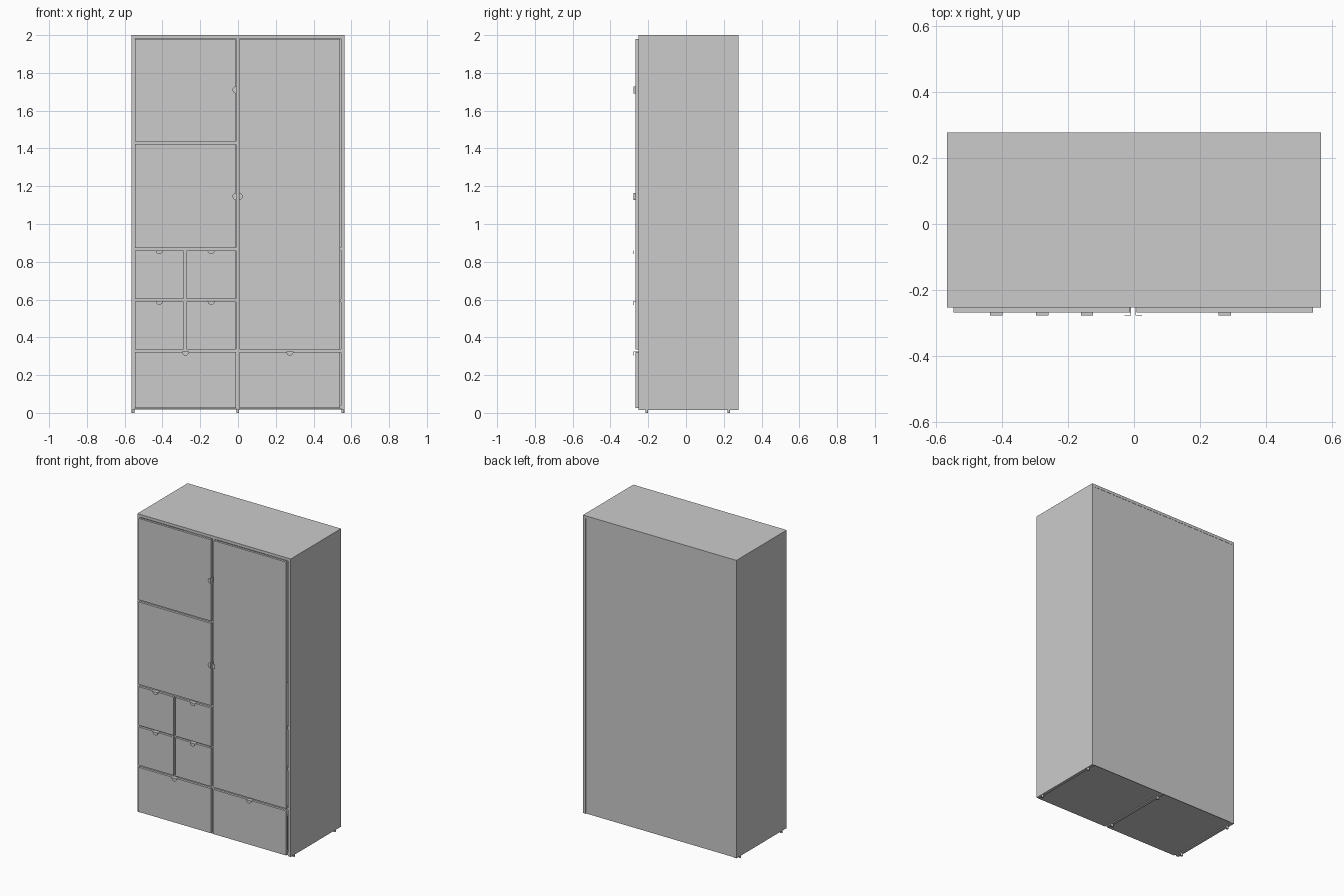
import bpy, bmesh, math
from mathutils import Matrix, Vector

if "Cube" in bpy.data.objects:
    bpy.data.objects.remove(bpy.data.objects["Cube"])

FRONT, BACK = -0.252, 0.277      # carcass depth
FACE = -0.267                    # outer face of doors and drawer fronts
LIP = -0.277                     # outer face of the pull tabs


def finish(name, bm):
    bmesh.ops.recalc_face_normals(bm, faces=bm.faces)
    me = bpy.data.meshes.new(name)
    bm.to_mesh(me)
    bm.free()
    ob = bpy.data.objects.new(name, me)
    bpy.context.collection.objects.link(ob)
    return ob


def add_box(bm, x0, x1, y0, y1, z0, z1):
    m = Matrix.Translation(((x0 + x1) / 2, (y0 + y1) / 2, (z0 + z1) / 2))
    m = m @ Matrix.Diagonal((x1 - x0, y1 - y0, z1 - z0, 1))
    bmesh.ops.create_cube(bm, size=1, matrix=m)


def box(name, *dims):
    bm = bmesh.new()
    add_box(bm, *dims)
    return finish(name, bm)


def pull(name, x, z, angle):
    """Bent tab: plate over the panel edge plus a half-round lip; angle turns it about y."""
    r, t = 0.0185, 0.002
    bm = bmesh.new()
    add_box(bm, -r, r, LIP, FRONT, 0, t)
    arc = [bm.verts.new((r * math.cos(a), LIP, r * math.sin(a)))
           for a in (-math.pi * i / 16 for i in range(17))]
    face = bm.faces.new(arc)
    ext = bmesh.ops.extrude_face_region(bm, geom=[face])
    moved = [g for g in ext["geom"] if isinstance(g, bmesh.types.BMVert)]
    bmesh.ops.translate(bm, verts=moved, vec=(0, t, 0))
    bm.transform(Matrix.Translation((x, 0, z)) @ Matrix.Rotation(angle, 4, 'Y'))
    return finish(name, bm)


def drawer(name, x0, x1, z0, z1):
    """Front panel, open box behind it and a pull on the top edge."""
    box(name + "_front", x0, x1, FACE, FRONT, z0, z1)
    a, b, lo, hi, t = x0 + 0.012, x1 - 0.012, z0 + 0.025, z1 - 0.05, 0.01
    bm = bmesh.new()
    add_box(bm, a, a + t, FRONT, 0.23, lo, hi)
    add_box(bm, b - t, b, FRONT, 0.23, lo, hi)
    add_box(bm, a + t, b - t, 0.23 - t, 0.23, lo, hi)
    add_box(bm, a + t, b - t, FRONT, 0.23 - t, lo, lo + t)
    finish(name + "_box", bm)
    pull(name + "_pull", (x0 + x1) / 2, z1, 0)


# carcass
box("top_panel", -0.565, 0.565, FRONT, BACK, 1.981, 2.0)
box("left_side", -0.565, -0.545, FRONT, BACK, 0.016, 1.981)
box("right_side", 0.545, 0.565, FRONT, BACK, 0.016, 1.981)
box("centre_divider", -0.010, 0.008, FRONT, 0.272, 0.016, 1.981)
box("back_panel", -0.545, 0.545, 0.272, 0.2755, 0.018, 1.981)

# shelves and bottom boards in each bay
bays = {"left": (-0.545, -0.010), "right": (0.008, 0.545)}
levels = [0.031, 0.329, 0.595, 0.8665]
for side, (a, b) in bays.items():
    extra = [1.146, 1.430, 1.71] if side == "left" else []
    for i, z in enumerate(levels + extra):
        box(f"{side}_shelf_{i}", a, b, FRONT, 0.272, z - 0.008, z + 0.008)
box("drawer_divider", -0.288, -0.272, FRONT, 0.272, 0.337, 0.859)

# doors with pulls on their meeting edges
box("upper_left_door", -0.545, -0.0125, FACE, FRONT, 1.437, 1.979)
box("lower_left_door", -0.545, -0.0125, FACE, FRONT, 0.874, 1.423)
box("right_door", 0.008, 0.541, FACE, FRONT, 0.336, 1.979)
pull("upper_left_pull", -0.0105, 1.71, math.pi / 2)
pull("lower_left_pull", -0.0105, 1.146, math.pi / 2)
pull("right_pull", 0.006, 1.146, -math.pi / 2)

# drawers
for c, (a, b) in enumerate([(-0.545, -0.288), (-0.272, -0.0125)]):
    for r, (lo, hi) in enumerate([(0.336, 0.591), (0.602, 0.859)]):
        drawer(f"small_drawer_{c}{r}", a, b, lo, hi)
drawer("wide_drawer_left", -0.545, -0.0105, 0.025, 0.322)
drawer("wide_drawer_right", 0.008, 0.541, 0.025, 0.322)

# feet
for i, x in enumerate((-0.555, -0.001, 0.555)):
    for j, y in enumerate((-0.208, 0.226)):
        bm = bmesh.new()
        bmesh.ops.create_cone(bm, cap_ends=True, segments=20, radius1=0.0075,
                              radius2=0.0075, depth=0.018,
                              matrix=Matrix.Translation(Vector((x, y, 0.009))))
        foot = finish(f"foot_{i}{j}", bm)
        bpy.context.view_layer.objects.active = foot
        bpy.ops.object.select_all(action='DESELECT')
        foot.select_set(True)
        bpy.ops.object.shade_smooth_by_angle()
